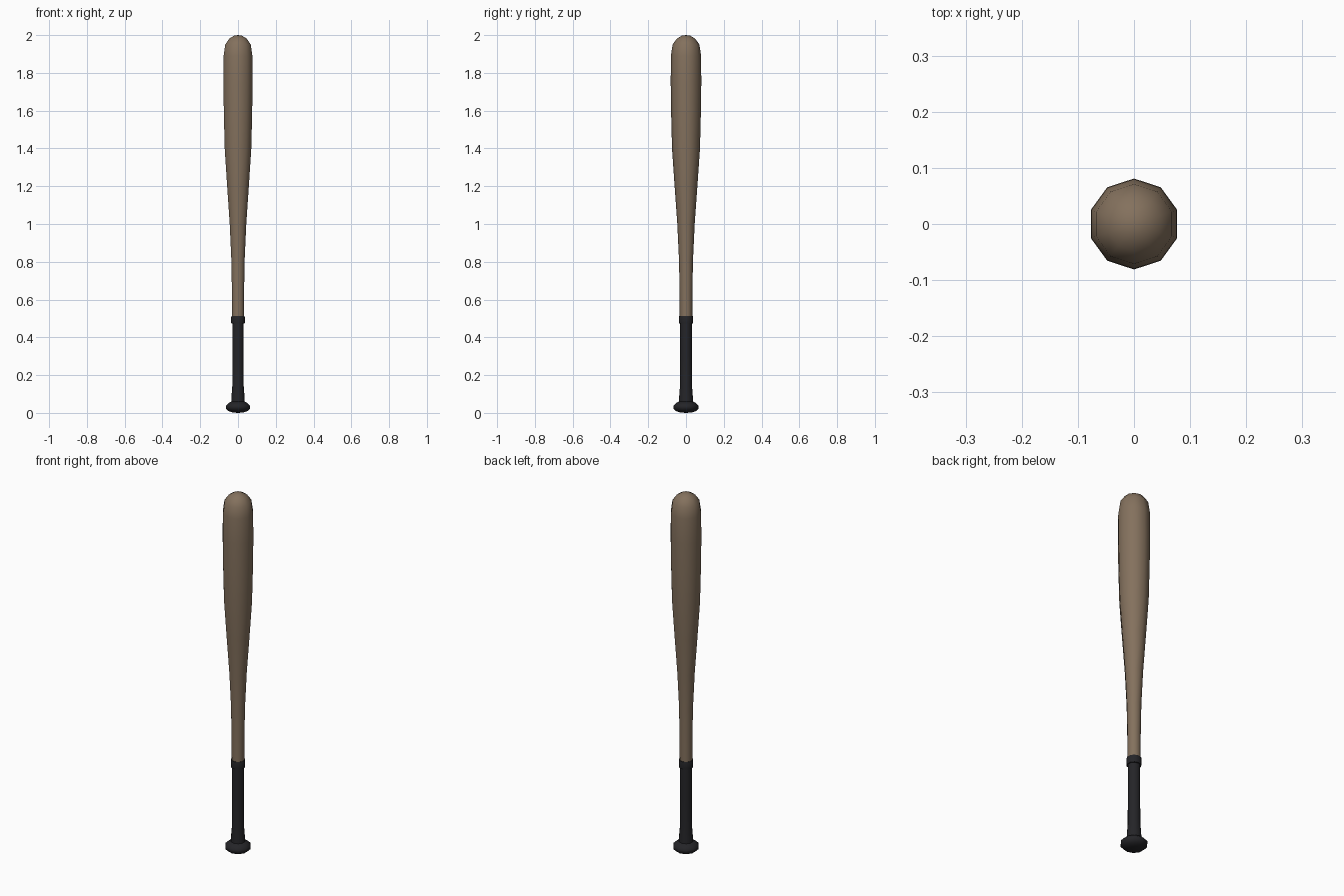
import bpy, math

if "Cube" in bpy.data.objects:
    bpy.data.objects.remove(bpy.data.objects["Cube"])

SIDES = 10


def material(name, rgb):
    m = bpy.data.materials.new(name)
    m.diffuse_color = (*rgb, 1)
    m.use_nodes = True
    m.node_tree.nodes["Principled BSDF"].inputs["Base Color"].default_value = m.diffuse_color
    return m


def lathe(name, profile, mat):
    """Spin (radius, z) points about z; radius 0 at an end closes to a point."""
    verts, faces, rings = [], [], []
    for r, z in profile:
        n = 1 if r == 0 else SIDES
        start = len(verts)
        for i in range(n):
            a = math.pi / 2 + 2 * math.pi * i / SIDES
            verts.append((r * math.cos(a), r * math.sin(a), z))
        rings.append([start + i % n for i in range(SIDES)])
    for low, high in zip(rings, rings[1:]):
        for i in range(SIDES):
            j = (i + 1) % SIDES
            loop = [low[i], low[j], high[j], high[i]]
            faces.append(list(dict.fromkeys(loop)))
    mesh = bpy.data.meshes.new(name)
    mesh.from_pydata(verts, [], faces)
    mesh.materials.append(mat)
    ob = bpy.data.objects.new(name, mesh)
    bpy.context.collection.objects.link(ob)
    bpy.ops.object.select_all(action='DESELECT')
    bpy.context.view_layer.objects.active = ob
    ob.select_set(True)
    bpy.ops.object.shade_smooth_by_angle(angle=math.radians(50))
    return ob


wood = material("wood", (0.23, 0.165, 0.11))
rubber = material("black_grip", (0.018, 0.018, 0.021))

# Tapered wooden barrel with domed tip
lathe("barrel", [(0, 0.49), (0.033, 0.49), (0.034, 0.65), (0.037, 0.81),
                 (0.046, 1.00), (0.061, 1.21), (0.074, 1.40), (0.079, 1.60),
                 (0.081, 1.75), (0.080, 1.89), (0.071, 1.95), (0.048, 1.982),
                 (0.022, 1.997), (0, 2.0)], wood)

# Grip wrap, flaring towards the knob
lathe("grip", [(0, 0.04), (0.038, 0.04), (0.036, 0.09), (0.032, 0.14),
               (0.031, 0.30), (0.031, 0.48), (0, 0.48)], rubber)

# Raised band at the top of the grip
lathe("grip_band", [(0, 0.473), (0.037, 0.473), (0.038, 0.48), (0.038, 0.507),
                    (0.036, 0.514), (0, 0.514)], rubber)

# Knob at the end of the handle
lathe("knob", [(0, 0), (0.030, 0.002), (0.052, 0.009), (0.067, 0.023),
               (0.067, 0.038), (0.054, 0.051), (0.038, 0.06), (0, 0.06)], rubber)
